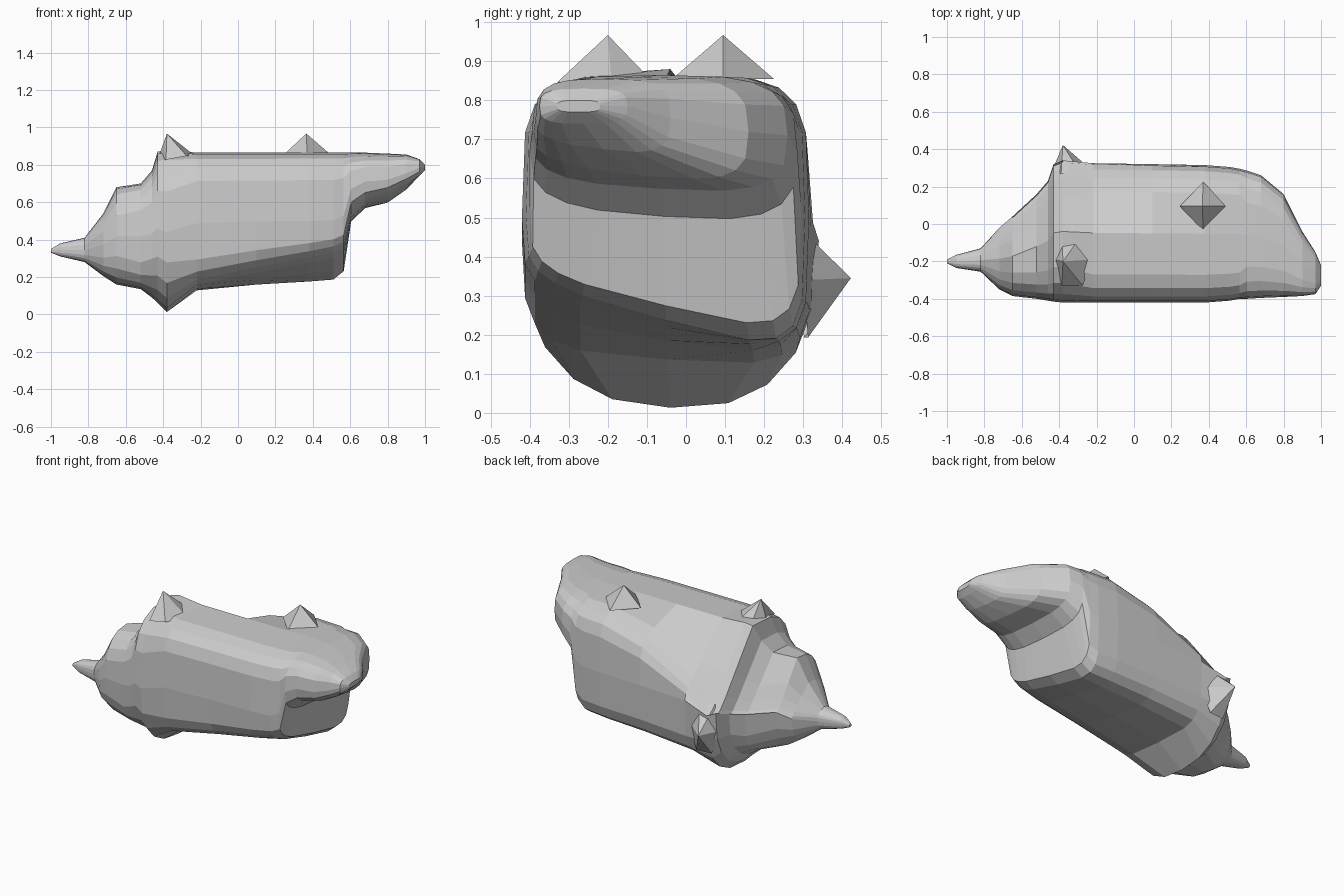
import bpy, bmesh, math
from mathutils import Vector

if "Cube" in bpy.data.objects:
    bpy.data.objects.remove(bpy.data.objects["Cube"])

SIDES = 20

# Body stations along x: x, y min, y max, z min, z max,
# lower-front chamfer, upper-back chamfer
stations = [
    (-1.00, -.21, -.19, .33, .35, 0, 0),
    (-0.95, -.235, -.165, .31, .38, 0, 0),
    (-0.82, -.255, -.13, .28, .41, 0, .1),
    (-0.72, -.35, -.02, .205, .54, 0, .4),
    (-0.65, -.385, .04, .16, .68, 0, .55),
    (-0.52, -.40, .16, .135, .70, 0, .55),
    (-0.46, -.41, .23, .09, .77, 0, .55),
    (-0.43, -.415, .32, .05, .87, .03, .56),
    (-0.38, -.42, .34, .00, .88, .03, .56),
    (-0.22, -.42, .325, .11, .865, .07, .42),
    (0.10, -.42, .32, .13, .865, .15, .13),
    (0.38, -.42, .315, .135, .865, .23, 0),
    (0.51, -.41, .305, .14, .865, .27, 0),
    (0.565, -.40, .295, .19, .865, .25, 0),
    (0.605, -.40, .285, .48, .865, .12, 0),
    (0.68, -.395, .26, .555, .865, .12, 0),
    (0.80, -.39, .16, .58, .86, .2, 0),
    (0.90, -.385, -.04, .655, .855, .2, 0),
    (0.97, -.375, -.15, .74, .83, 0, 0),
    (1.00, -.33, -.22, .77, .80, 0, 0),
]


def power(t, p):
    return math.copysign(abs(t) ** p, t) if abs(t) > 1e-6 else 0.0


def section(x, y0, y1, z0, z1, low_front, up_back):
    cy, cz, ry, rz = (y0 + y1) / 2, (z0 + z1) / 2, (y1 - y0) / 2, (z1 - z0) / 2
    pts = []
    for i in range(SIDES):
        a = math.tau * i / SIDES
        # squareness differs for head, collar, trunk and snout
        p = .75 if x < -.6 else .6 if x < -.3 else .44 if x < .58 else .6
        if -.5 < x < -.3 and math.sin(a) < 0:
            p = .8
        u, v = power(math.cos(a), p), power(math.sin(a), p)
        lift = 0
        if v < 0:
            lift = low_front * -v * (1 - u) / 2
        elif u > 0:
            lift = -up_back * u * v
        pts.append(Vector((x, cy + ry * u, cz + rz * v + lift * (z1 - z0))))
    return pts


def finish(bm, name):
    bmesh.ops.recalc_face_normals(bm, faces=bm.faces)
    mesh = bpy.data.meshes.new(name)
    bm.to_mesh(mesh)
    bm.free()
    obj = bpy.data.objects.new(name, mesh)
    bpy.context.collection.objects.link(obj)
    return obj


# Faceted body with tail, collar ridge and overhanging snout
bm = bmesh.new()
rings = [[bm.verts.new(p) for p in section(*s)] for s in stations]
for a, b in zip(rings, rings[1:]):
    for i in range(SIDES):
        j = (i + 1) % SIDES
        bm.faces.new((a[i], a[j], b[j], b[i]))
bm.faces.new(rings[0])
bm.faces.new(rings[-1])
finish(bm, "body")


# Spikes: a tip above an elongated base ring
def spike(name, tip, base, axis_a, axis_b, sides=6):
    bm = bmesh.new()
    top = bm.verts.new(tip)
    ring = []
    for i in range(sides):
        t = math.tau * i / sides
        ring.append(bm.verts.new(Vector(base) + Vector(axis_a) * math.cos(t)
                                 + Vector(axis_b) * math.sin(t)))
    for i in range(sides):
        bm.faces.new((top, ring[i], ring[(i + 1) % sides]))
    finish(bm, name)


spike("collar_top_spike", (-.38, -.2, .967), (-.33, -.19, .82),
      (.11, 0, .02), (0, .16, -.02))
spike("rear_top_spike", (.365, .095, .967), (.37, .095, .855),
      (.125, 0, 0), (0, .13, 0), 4)
spike("collar_back_spike", (-.38, .422, .345), (-.34, .29, .34),
      (.1, .01, 0), (0, -.02, .17))
